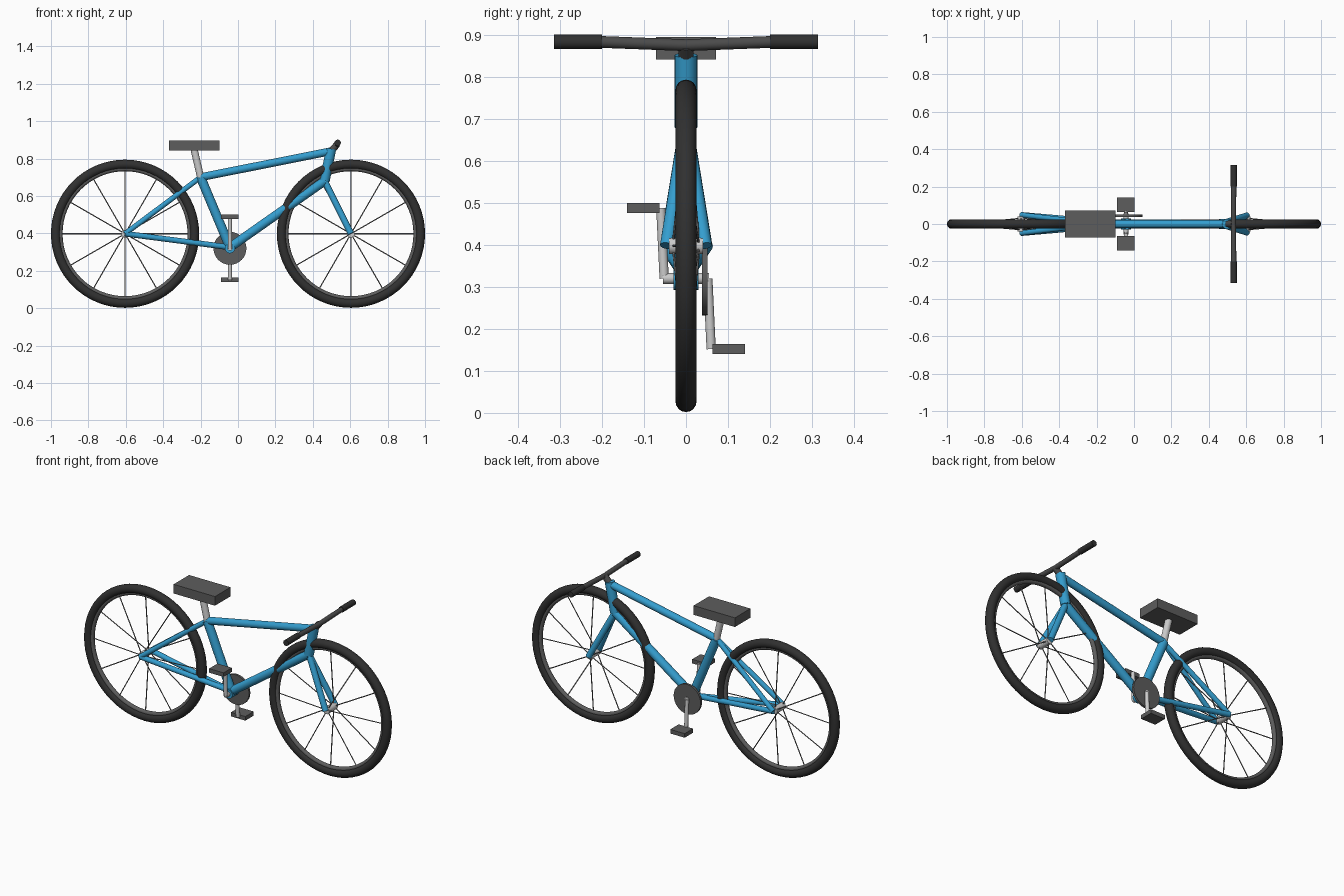
import bpy, math
from mathutils import Vector

if "Cube" in bpy.data.objects:
    bpy.data.objects.remove(bpy.data.objects["Cube"])

def mat(name, r, g, b):
    m = bpy.data.materials.new(name)
    m.diffuse_color = (r, g, b, 1)
    m.use_nodes = True
    m.node_tree.nodes["Principled BSDF"].inputs["Base Color"].default_value = m.diffuse_color
    return m

BLUE = mat("frame blue", 0.035, 0.34, 0.62)
BLACK = mat("rubber black", 0.03, 0.03, 0.03)
DARK = mat("dark grey", 0.11, 0.11, 0.11)
BAR = mat("bar grey", 0.07, 0.07, 0.07)
LIGHT = mat("light metal", 0.6, 0.6, 0.6)
SPOKE = mat("spoke grey", 0.2, 0.2, 0.2)

def finish(name, m, smooth=True):
    o = bpy.context.object
    o.name = name
    o.data.materials.append(m)
    if smooth:
        bpy.ops.object.shade_smooth_by_angle(angle=math.radians(40))
    return o

def tube(name, a, b, r, m, sides=20):
    a, b = Vector(a), Vector(b)
    d = b - a
    bpy.ops.mesh.primitive_cylinder_add(vertices=sides, radius=r, depth=d.length,
        location=(a + b) / 2, rotation=d.to_track_quat('Z', 'Y').to_euler())
    return finish(name, m)

def box(name, lo, hi, m):
    lo, hi = Vector(lo), Vector(hi)
    bpy.ops.mesh.primitive_cube_add(size=1, location=(lo + hi) / 2)
    o = finish(name, m, False)
    o.scale = hi - lo

def ring(name, x, z, big, small, m):
    bpy.ops.mesh.primitive_torus_add(major_radius=big, minor_radius=small,
        major_segments=64, minor_segments=16, location=(x, 0, z),
        rotation=(math.pi / 2, 0, 0))
    finish(name, m)

# Key frame points
WZ = 0.398
REAR, FRONT = -0.604, 0.604
BB = (-0.043, 0, 0.325)
SEAT = (-0.2, 0, 0.70)
HEAD_TOP, HEAD_LOW = (0.498, 0, 0.852), (0.463, 0, 0.68)

# Wheels: tyre, rim, hub and spokes from alternate hub ends
for side, x in (("rear", REAR), ("front", FRONT)):
    ring(side + "_tyre", x, WZ, 0.371, 0.025, BLACK)
    ring(side + "_rim", x, WZ, 0.347, 0.013, DARK)
    tube(side + "_hub", (x, -0.04, WZ), (x, 0.04, WZ), 0.02, LIGHT)
    for i in range(12):
        t = i * math.pi / 6
        y = 0.03 if i % 2 else -0.03
        c, s = math.cos(t), math.sin(t)
        tube(f"{side}_spoke_{i}", (x + 0.015 * c, y, WZ + 0.015 * s),
             (x + 0.345 * c, 0, WZ + 0.345 * s), 0.003, SPOKE, 6)

# Main frame
tube("seat_tube", BB, SEAT, 0.025, BLUE)
tube("top_tube", SEAT, (0.493, 0, 0.838), 0.021, BLUE)
tube("down_tube", BB, HEAD_LOW, 0.024, BLUE)
tube("head_tube", HEAD_LOW, HEAD_TOP, 0.027, BLUE)
tube("bottom_bracket", (BB[0], -0.03, 0.32), (BB[0], 0.03, 0.32), 0.027, BLUE)

# Paired stays and fork blades
for name, s in (("left", 1), ("right", -1)):
    tube(name + "_seat_stay", SEAT, (REAR, s * 0.049, WZ), 0.014, BLUE)
    tube(name + "_chain_stay", BB, (REAR, s * 0.049, WZ), 0.015, BLUE)
    tube(name + "_fork_blade", HEAD_LOW, (FRONT, s * 0.045, WZ), 0.017, BLUE)

# Drivetrain
tube("crank_axle", (BB[0], -0.055, 0.32), (BB[0], 0.055, 0.32), 0.013, LIGHT)
tube("chainring", (BB[0], 0.038, 0.32), (BB[0], 0.051, 0.32), 0.088, DARK, 32)
for name, s in (("left", 1), ("right", -1)):
    z = 0.32 - s * 0.168
    tube(name + "_crank", (BB[0], s * 0.052, 0.32), (BB[0], s * 0.06, z), 0.011, LIGHT)
    ys = sorted((s * 0.063, s * 0.141))
    box(name + "_pedal", (-0.09, ys[0], z - 0.012), (0.004, ys[1], z + 0.012), DARK)

# Saddle
tube("seat_post", SEAT, (-0.235, 0, 0.85), 0.019, LIGHT)
box("saddle", (-0.37, -0.072, 0.842), (-0.1, 0.072, 0.896), DARK)

# Handlebar, stem and grips
tube("stem", (0.495, 0, 0.838), (0.532, 0, 0.877), 0.018, BAR)
for name, s in (("left", 1), ("right", -1)):
    tube(name + "_handlebar", (0.532, 0, 0.876), (0.533, s * 0.21, 0.884), 0.014, BAR)
    tube(name + "_grip", (0.533, s * 0.2, 0.884), (0.533, s * 0.315, 0.884), 0.017, BLACK)
